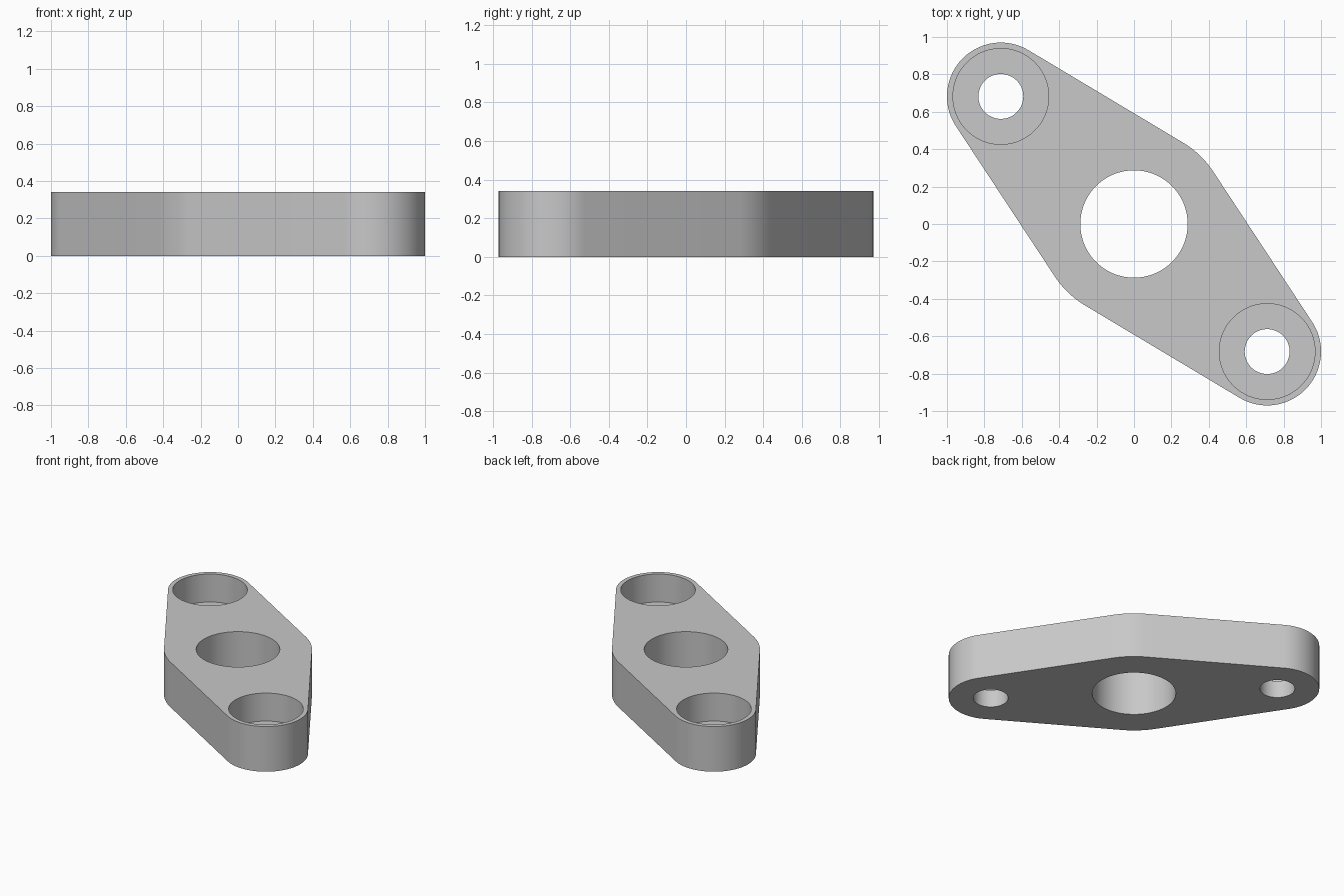
import bpy
import bmesh
import math

cube = bpy.data.objects.get("Cube")
if cube:
    bpy.data.objects.remove(cube, do_unlink=True)

HEIGHT = 0.342
FLOOR = 0.13              # height of the counterbore floor
BOLT_X, BOLT_Y = 0.712, 0.682
END_R, MID_R = 0.288, 0.508
BOLTS = [(-BOLT_X, BOLT_Y), (BOLT_X, -BOLT_Y)]

grey = bpy.data.materials.new("light grey metal")
grey.use_nodes = True
colour = (0.58, 0.58, 0.58, 1)
grey.diffuse_color = colour
grey.node_tree.nodes["Principled BSDF"].inputs["Base Color"].default_value = colour


def arc(cx, cy, r, start, end, steps=40):
    """Points along a circular arc, counter-clockwise."""
    return [(cx + r * math.cos(start + (end - start) * i / steps),
             cy + r * math.sin(start + (end - start) * i / steps))
            for i in range(steps + 1)]


# Outline: two end rounds and a wider middle, joined by tangent lines
axis = math.atan2(BOLT_Y, -BOLT_X)
tilt = math.asin((MID_R - END_R) / math.hypot(BOLT_X, BOLT_Y))
quarter = math.pi / 2
outline = []
for turn, (bx, by) in zip((0, math.pi), BOLTS):
    a = axis + turn
    outline += arc(bx, by, END_R, a - quarter + tilt, a + quarter - tilt)
    outline += arc(0, 0, MID_R, a + quarter - tilt, a + quarter + tilt, 14)

# Flange plate
bm = bmesh.new()
base = bm.faces.new([bm.verts.new((x, y, 0)) for x, y in outline])
top = bmesh.ops.extrude_face_region(bm, geom=[base])["geom"]
bmesh.ops.translate(bm, vec=(0, 0, HEIGHT),
                    verts=[v for v in top if isinstance(v, bmesh.types.BMVert)])
bmesh.ops.recalc_face_normals(bm, faces=bm.faces)
mesh = bpy.data.meshes.new("flange_plate")
bm.to_mesh(mesh)
bm.free()
plate = bpy.data.objects.new("flange_plate", mesh)
bpy.context.collection.objects.link(plate)
mesh.materials.append(grey)


def drill(x, y, r, bottom):
    """Cut a round hole from the given height up through the top."""
    depth = HEIGHT + 0.2 - bottom
    bpy.ops.mesh.primitive_cylinder_add(vertices=96, radius=r, depth=depth,
                                        location=(x, y, bottom + depth / 2))
    cutter = bpy.context.object
    cutter.name = "hole_cutter"
    cutter.hide_render = True
    cutter.data.materials.append(grey)
    bpy.ops.object.select_all(action="DESELECT")
    plate.select_set(True)
    bpy.context.view_layer.objects.active = plate
    mod = plate.modifiers.new("hole", "BOOLEAN")
    mod.operation = "DIFFERENCE"
    mod.solver = "EXACT"
    mod.object = cutter
    bpy.ops.object.modifier_apply(modifier=mod.name)
    bpy.data.objects.remove(cutter, do_unlink=True)


# Centre bore, then bolt holes with counterbores
drill(0, 0, 0.287, -0.2)
for bx, by in BOLTS:
    drill(bx, by, 0.256, FLOOR)
    drill(bx, by, 0.12, -0.2)

bpy.ops.object.select_all(action="DESELECT")
plate.select_set(True)
bpy.context.view_layer.objects.active = plate
bpy.ops.object.shade_smooth_by_angle(angle=math.radians(30))
